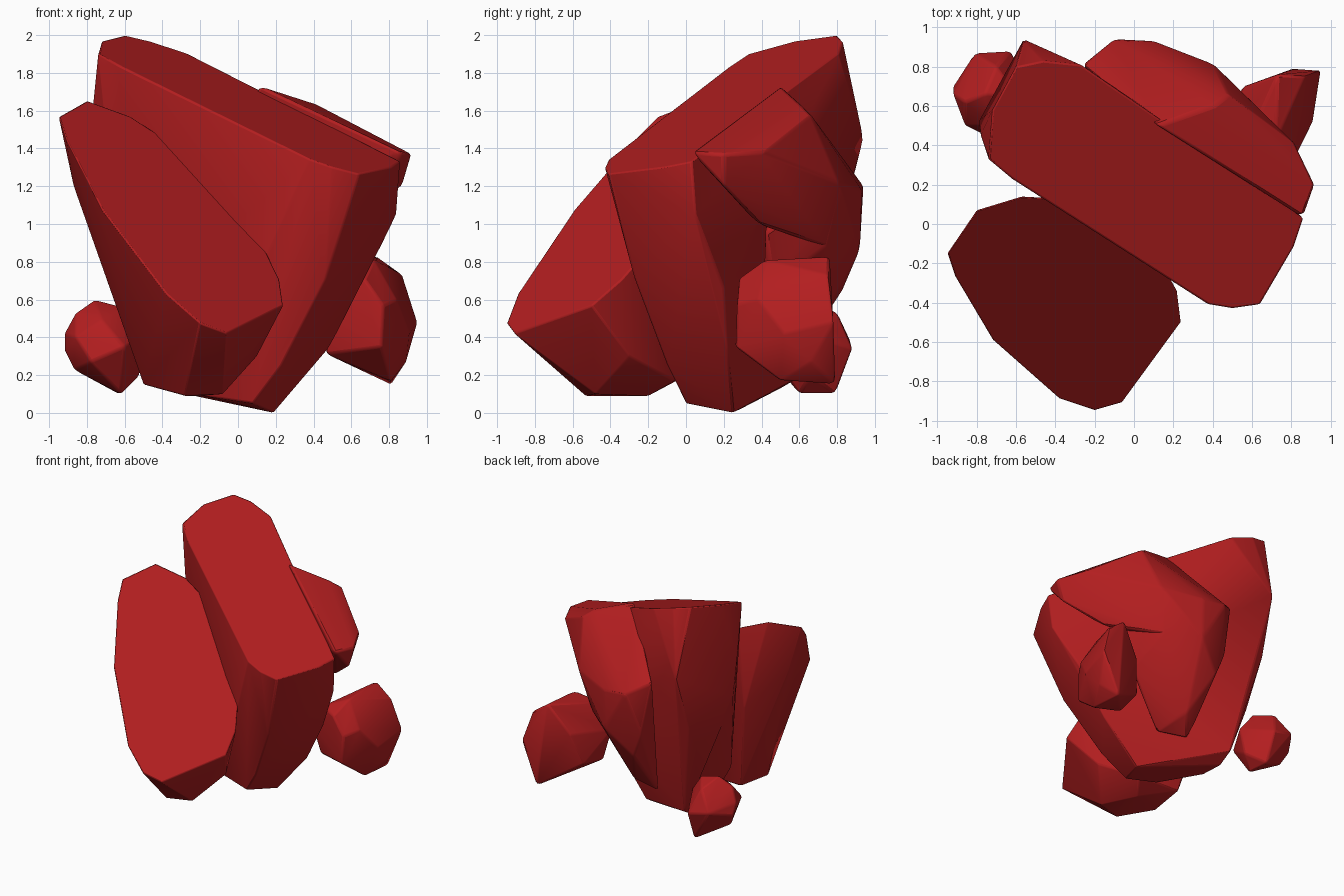
import bpy, bmesh, math

red = bpy.data.materials.new("red stone")
red.diffuse_color = (0.45, 0.013, 0.014, 1)


def rock(name, points, bevel):
    """Chiselled stone: convex hull of a few corner points, softened edges."""
    bm = bmesh.new()
    for p in points:
        bm.verts.new(p)
    bmesh.ops.convex_hull(bm, input=bm.verts)
    loose = [v for v in bm.verts if not v.link_faces]
    bmesh.ops.delete(bm, geom=loose, context='VERTS')
    bmesh.ops.dissolve_limit(bm, angle_limit=math.radians(5),
                             verts=bm.verts, edges=bm.edges)
    bmesh.ops.recalc_face_normals(bm, faces=bm.faces)
    me = bpy.data.meshes.new(name)
    bm.to_mesh(me)
    bm.free()
    me.materials.append(red)
    ob = bpy.data.objects.new(name, me)
    bpy.context.collection.objects.link(ob)
    mod = ob.modifiers.new("soft edges", 'BEVEL')
    mod.width = bevel
    mod.segments = 2
    mod.limit_method = 'ANGLE'
    mod.angle_limit = math.radians(18)
    bpy.ops.object.select_all(action='DESELECT')
    ob.select_set(True)
    bpy.context.view_layer.objects.active = ob
    bpy.ops.object.shade_smooth_by_angle(angle=math.radians(32))
    return ob


def slanted(outline, base, sx, sy):
    """Lift a plan outline onto a sloping plane."""
    return [(x, y, base + sx * x + sy * y) for x, y in outline]


# Tall central slab with a sloping flat top
top = slanted([(-0.74, 0.33), (-0.62, 0.23), (-0.4, 0.18), (-0.2, 0.09),
               (0.38, -0.41), (0.5, -0.43), (0.64, -0.41), (0.81, -0.12),
               (0.86, 0.03), (0.5, 0.3), (0.12, 0.53), (-0.27, 0.81),
               (-0.46, 0.83), (-0.6, 0.8), (-0.72, 0.58)], 1.58, -0.3, 0.3)
rock("central_slab", top + [
    (-0.56, 0.94, 1.45), (-0.78, 0.45, 1.5), (-0.79, 0.52, 1.2),
    (-0.6, 0.27, 0.48), (-0.58, 0.6, 0.6), (-0.58, 0.8, 1.0),
    (0.46, -0.27, 0.7), (0.23, -0.1, 0.25), (0.08, 0.0, 0.05),
    (0.84, 0.05, 1.05), (0.64, 0.2, 0.66), (0.48, 0.22, 0.34),
    (0.19, 0.25, 0.0), (-0.18, 0.05, 0.09), (-0.42, 0.5, 0.13),
    (-0.42, 0.62, 0.2), (-0.42, 0.3, 0.14)], 0.01)

# Leaning slab at the front left
face = slanted([(-0.95, -0.15), (-0.8, 0.07), (-0.57, 0.14), (-0.38, 0.13),
                (-0.06, 0.0), (0.12, -0.16), (0.22, -0.34), (0.24, -0.5),
                (0.02, -0.79), (-0.06, -0.91), (-0.2, -0.95), (-0.38, -0.89),
                (-0.72, -0.59), (-0.91, -0.27)], 1.114, -0.606, 0.8)
rock("front_leaning_slab", face + [
    (-0.87, -0.1, 1.2), (-0.5, -0.35, 0.15), (-0.28, -0.53, 0.09),
    (-0.08, -0.48, 0.1), (-0.2, -0.2, 0.09), (-0.1, -0.06, 0.17),
    (-0.47, -0.05, 0.17), (0.1, -0.3, 0.3), (-0.6, 0.1, 0.9)], 0.009)

# Bulging rock behind the slab: overhanging head and tapering foot
bulge = [(-0.26, 0.81, 1.28), (-0.1, 0.94, 1.2), (0.1, 0.93, 1.18),
         (0.41, 0.81, 1.22), (0.1, 0.92, 0.86), (-0.18, 0.84, 0.85),
         (0.34, 0.74, 0.88)]
rock("back_rock", bulge + [
    (0.12, 0.5, 1.73), (0.86, 0.03, 1.38), (0.92, 0.2, 1.37),
    (0.82, 0.41, 1.38), (0.48, 0.66, 1.58), (0.4, 0.6, 1.64),
    (0.87, 0.2, 1.2), (0.62, 0.38, 1.0)], 0.016)
rock("back_rock_foot", bulge + [
    (-0.1, 0.83, 0.65), (0.15, 0.68, 0.66), (0.02, 0.64, 0.36),
    (-0.1, 0.5, 0.24), (0.12, 0.4, 0.26), (0.4, 0.46, 0.68),
    (0.5, 0.42, 0.95), (0.2, 0.45, 1.3)], 0.016)

# Small stone on the right
rock("right_small_stone", [
    (0.67, 0.28, 0.71), (0.77, 0.27, 0.57), (0.76, 0.26, 0.35),
    (0.72, 0.42, 0.81), (0.73, 0.76, 0.83), (0.87, 0.75, 0.73),
    (0.84, 0.38, 0.6), (0.95, 0.78, 0.48), (0.91, 0.52, 0.42),
    (0.89, 0.66, 0.27), (0.81, 0.79, 0.15), (0.81, 0.5, 0.17),
    (0.47, 0.4, 0.31), (0.49, 0.62, 0.35), (0.56, 0.7, 0.6),
    (0.42, 0.36, 0.55), (0.54, 0.34, 0.74)], 0.012)

# Small stone on the left
rock("left_small_stone", [
    (-0.92, 0.66, 0.42), (-0.92, 0.7, 0.33), (-0.86, 0.62, 0.53),
    (-0.76, 0.66, 0.6), (-0.6, 0.66, 0.56), (-0.5, 0.63, 0.42),
    (-0.86, 0.5, 0.4), (-0.78, 0.46, 0.27), (-0.6, 0.43, 0.35),
    (-0.81, 0.87, 0.38), (-0.63, 0.88, 0.34), (-0.7, 0.8, 0.53),
    (-0.87, 0.66, 0.23), (-0.62, 0.6, 0.1), (-0.63, 0.79, 0.1),
    (-0.52, 0.66, 0.2), (-0.72, 0.5, 0.49)], 0.012)
